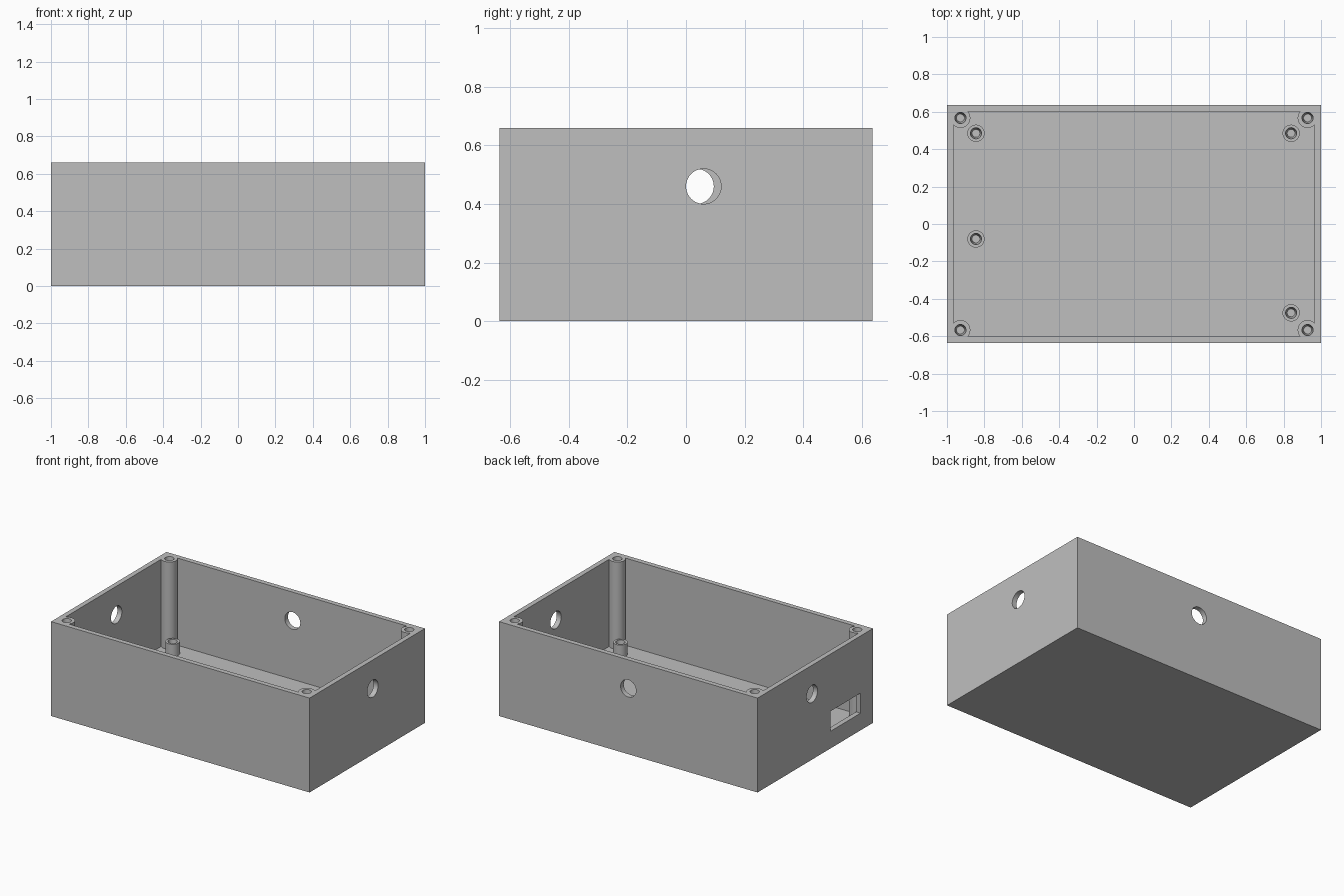
import bpy
from math import pi

cube = bpy.data.objects.get("Cube")
if cube:
    bpy.data.objects.remove(cube, do_unlink=True)

W, D, H = 2.0, 1.275, 0.66      # outer size
WALL, FLOOR = 0.035, 0.05
HOLE_Z, HOLE_R = 0.46, 0.06

grey = bpy.data.materials.new("light_grey_plastic")
grey.use_nodes = True
colour = (0.52, 0.52, 0.52, 1)
grey.diffuse_color = colour
grey.node_tree.nodes["Principled BSDF"].inputs["Base Color"].default_value = colour


def box(name, low, high):
    centre = [(a + b) / 2 for a, b in zip(low, high)]
    bpy.ops.mesh.primitive_cube_add(size=1, location=centre)
    ob = bpy.context.object
    ob.name = name
    ob.scale = [b - a for a, b in zip(low, high)]
    bpy.ops.object.transform_apply(location=True, rotation=True, scale=True)
    ob.data.materials.append(grey)
    return ob


def rod(name, x, y, z0, z1, r0, r1=None):
    """Upright cylinder, or a taper when the two radii differ."""
    bpy.ops.mesh.primitive_cone_add(vertices=40, radius1=r0, radius2=r1 or r0,
                                    depth=z1 - z0, location=(x, y, (z0 + z1) / 2))
    ob = bpy.context.object
    ob.name = name
    ob.data.materials.append(grey)
    return ob


def cut(target, cutter):
    """Subtract the cutter from the target and discard it."""
    mod = target.modifiers.new("cut", "BOOLEAN")
    mod.operation, mod.solver, mod.object = "DIFFERENCE", "EXACT", cutter
    bpy.ops.object.select_all(action="DESELECT")
    bpy.context.view_layer.objects.active = target
    target.select_set(True)
    bpy.ops.object.modifier_apply(modifier=mod.name)
    bpy.data.objects.remove(cutter, do_unlink=True)


def finish(ob):
    bpy.ops.object.select_all(action="DESELECT")
    bpy.context.view_layer.objects.active = ob
    ob.select_set(True)
    bpy.ops.object.shade_smooth_by_angle(angle=pi / 6)


# Case shell: the cavity leaves four full-height screw posts in the corners
case = box("case_shell", (-W / 2, -D / 2, 0), (W / 2, D / 2, H))
cavity = box("cavity_cutter", (-W / 2 + WALL, -D / 2 + WALL, FLOOR),
             (W / 2 - WALL, D / 2 - WALL, H + 0.2))
corners = [(sx * 0.928, sy * 0.567) for sx in (-1, 1) for sy in (-1, 1)]
for x, y in corners:
    cut(cavity, rod("post_cutter", x, y, -0.1, H + 0.4, 0.053))
cut(case, cavity)

# Tapered screw holes in the post tops
for x, y in corners:
    cut(case, rod("screw_hole_cutter", x, y, H - 0.12, H + 0.001, 0.021, 0.03))

# Round cable holes through the two ends and the back
for x, y, turn in ((W / 2, 0.06, (0, pi / 2, 0)),
                   (-W / 2, 0.035, (0, pi / 2, 0)),
                   (0, D / 2, (pi / 2, 0, 0))):
    drill = rod("cable_hole_cutter", x, y, HOLE_Z - 0.1, HOLE_Z + 0.1, HOLE_R)
    drill.rotation_euler = turn
    bpy.context.view_layer.update()
    cut(case, drill)

# Rectangular port in the right end
cut(case, box("port_cutter", (-W / 2 - 0.1, -0.50, 0.12), (-W / 2 + 0.1, -0.17, 0.26)))
finish(case)

# Board standoffs on the floor, each with a tapered screw hole
TOP = 0.135
spots = {"back_right": (-0.845, 0.485), "back_left": (0.84, 0.485),
         "middle_right": (-0.845, -0.08), "front_left": (0.84, -0.475)}
for place, (x, y) in spots.items():
    standoff = rod("standoff_" + place, x, y, FLOOR - 0.01, TOP, 0.046)
    cut(standoff, rod("standoff_hole_cutter", x, y, FLOOR + 0.005, TOP + 0.001, 0.021, 0.03))
    finish(standoff)
